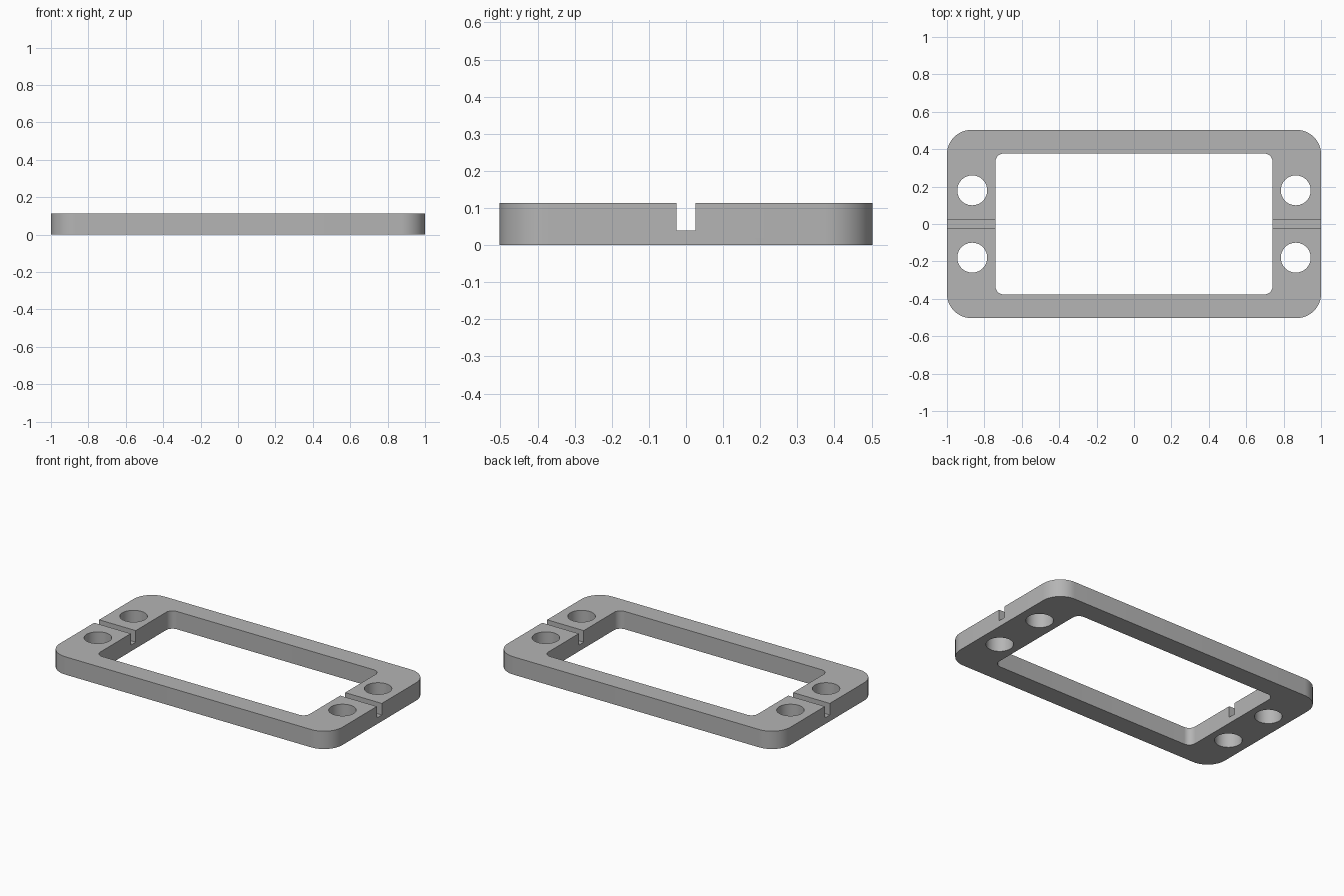
import bpy
import bmesh
from math import pi, sin, cos, radians

if "Cube" in bpy.data.objects:
    bpy.data.objects.remove(bpy.data.objects["Cube"], do_unlink=True)

HEIGHT = 0.114

grey = bpy.data.materials.new("plain grey")
grey.use_nodes = True
colour = (0.46, 0.46, 0.46, 1)
grey.diffuse_color = colour
grey.node_tree.nodes["Principled BSDF"].inputs["Base Color"].default_value = colour


def rounded_slab(name, half_x, half_y, radius, z0, z1, centre=(0, 0), steps=12):
    """Upright prism with a rounded rectangle outline; radius 0 gives a box."""
    bm = bmesh.new()
    corners = [(1, 1), (-1, 1), (-1, -1), (1, -1)]
    outline = []
    for quarter, (sx, sy) in enumerate(corners):
        cx = centre[0] + sx * (half_x - radius)
        cy = centre[1] + sy * (half_y - radius)
        for i in range(steps + 1 if radius else 1):
            a = (quarter + i / steps) * pi / 2
            outline.append(bm.verts.new((cx + radius * cos(a), cy + radius * sin(a), z0)))
    bmesh.ops.remove_doubles(bm, verts=outline, dist=1e-5)
    bmesh.ops.contextual_create(bm, geom=bm.verts[:])
    base = bm.faces[:] or [bm.faces.new(bm.verts[:])]
    top = bmesh.ops.extrude_face_region(bm, geom=base)["geom"]
    moved = [v for v in top if isinstance(v, bmesh.types.BMVert)]
    bmesh.ops.translate(bm, verts=moved, vec=(0, 0, z1 - z0))
    bmesh.ops.recalc_face_normals(bm, faces=bm.faces[:])
    mesh = bpy.data.meshes.new(name)
    bm.to_mesh(mesh)
    bm.free()
    mesh.materials.append(grey)
    obj = bpy.data.objects.new(name, mesh)
    bpy.context.collection.objects.link(obj)
    return obj


def cut(target, cutter):
    cutter.hide_render = True
    mod = target.modifiers.new("cut", "BOOLEAN")
    mod.operation = "DIFFERENCE"
    mod.solver = "EXACT"
    mod.object = cutter
    bpy.ops.object.modifier_apply(modifier=mod.name)
    bpy.data.objects.remove(cutter, do_unlink=True)


# Outer plate
frame = rounded_slab("mounting_frame", 1, 0.503, 0.13, 0, HEIGHT)
bpy.context.view_layer.objects.active = frame
frame.select_set(True)

# Central window
cut(frame, rounded_slab("window_cutter", 0.741, 0.377, 0.045, -0.1, 0.3))

# Four round holes
for sx in (-1, 1):
    for sy in (-1, 1):
        cut(frame, rounded_slab("hole_cutter", 0.08, 0.08, 0.08, -0.1, 0.3,
                                (sx * 0.865, sy * 0.18)))

# Groove across both ends
cut(frame, rounded_slab("groove_cutter", 1.2, 0.025, 0, 0.04, 0.3))

bpy.ops.object.shade_smooth_by_angle(angle=radians(30))
